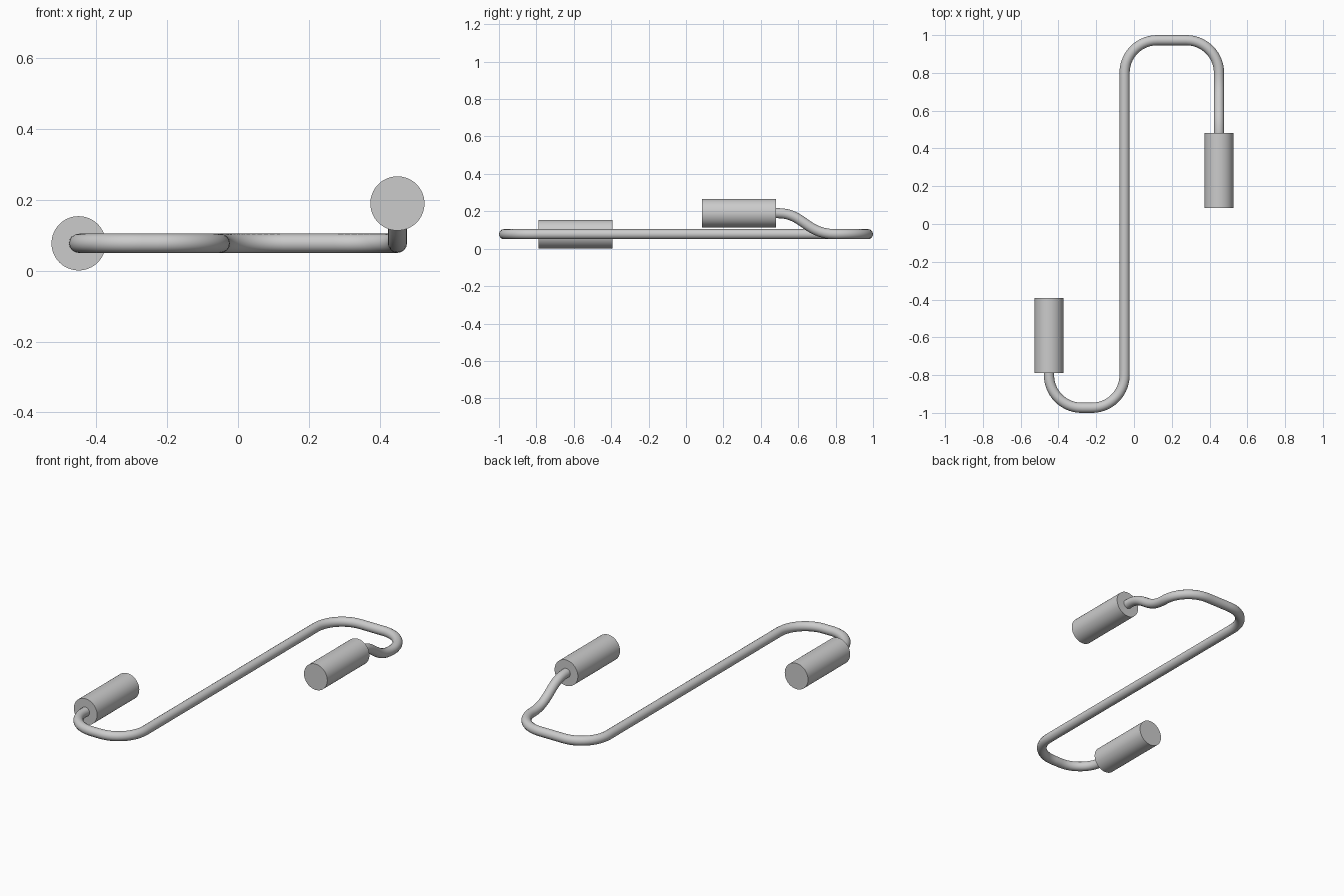
import bpy
import math
from mathutils import Vector

cube = bpy.data.objects.get("Cube")
if cube:
    bpy.data.objects.remove(cube, do_unlink=True)

# One grey for everything
grey = bpy.data.materials.new("plain grey")
grey.use_nodes = True
colour = (0.6, 0.6, 0.6, 1)
grey.diffuse_color = colour
grey.node_tree.nodes["Principled BSDF"].inputs["Base Color"].default_value = colour

ROD_R, GRIP_R, GRIP_LEN = 0.027, 0.0765, 0.395
LOW, HIGH = 0.0775, 0.19      # heights of the rod and of the raised grip
SIDE, MID = 0.45, -0.05       # x of the grips and of the long shaft
END, BEND = 0.973, 0.173      # y of the outer bends and their radius
TURN = END - BEND
K = 0.5523 * BEND             # handle length of a quarter circle


def smooth(obj):
    bpy.ops.object.select_all(action="DESELECT")
    obj.select_set(True)
    bpy.context.view_layer.objects.active = obj
    bpy.ops.object.shade_smooth_by_angle(angle=math.radians(40))


# Bent rod: each knot is position, direction, handle before, handle after
X, Y = Vector((1, 0, 0)), Vector((0, 1, 0))
S = 0.02
knots = [
    ((-SIDE, -TURN + 0.04, LOW), -Y, S, S),
    ((-SIDE, -TURN, LOW), -Y, S, K),
    ((-SIDE + BEND, -END, LOW), X, K, S),
    ((MID - BEND, -END, LOW), X, S, K),
    ((MID, -TURN, LOW), Y, K, S),
    ((MID, TURN, LOW), Y, S, K),
    ((MID + BEND, END, LOW), X, K, S),
    ((SIDE - BEND, END, LOW), X, S, K),
    ((SIDE, TURN, LOW), -Y, K, 0.16),
    ((SIDE, 0.49, HIGH), -Y, 0.14, S),
    ((SIDE, 0.46, HIGH), -Y, S, S),
]
curve = bpy.data.curves.new("bent_rod", "CURVE")
curve.dimensions = "3D"
curve.bevel_depth = ROD_R
curve.bevel_resolution = 6
curve.resolution_u = 14
curve.use_fill_caps = True
spline = curve.splines.new("BEZIER")
spline.bezier_points.add(len(knots) - 1)
for point, (pos, way, before, after) in zip(spline.bezier_points, knots):
    point.handle_left_type = point.handle_right_type = "FREE"
    point.co = pos
    point.handle_left = Vector(pos) - way * before
    point.handle_right = Vector(pos) + way * after
rod = bpy.data.objects.new("bent_rod", curve)
bpy.context.collection.objects.link(rod)
bpy.ops.object.select_all(action="DESELECT")
rod.select_set(True)
bpy.context.view_layer.objects.active = rod
bpy.ops.object.convert(target="MESH")
rod = bpy.context.object
rod.data.materials.clear()
rod.data.materials.append(grey)
smooth(rod)

# Cylindrical grips at both ends
for name, x, y, z in (("low_grip", -SIDE, -0.59, LOW),
                      ("raised_grip", SIDE, 0.283, HIGH)):
    bpy.ops.mesh.primitive_cylinder_add(
        vertices=64, radius=GRIP_R, depth=GRIP_LEN,
        location=(x, y, z), rotation=(math.pi / 2, 0, 0))
    grip = bpy.context.object
    grip.name = name
    grip.data.materials.append(grey)
    smooth(grip)
